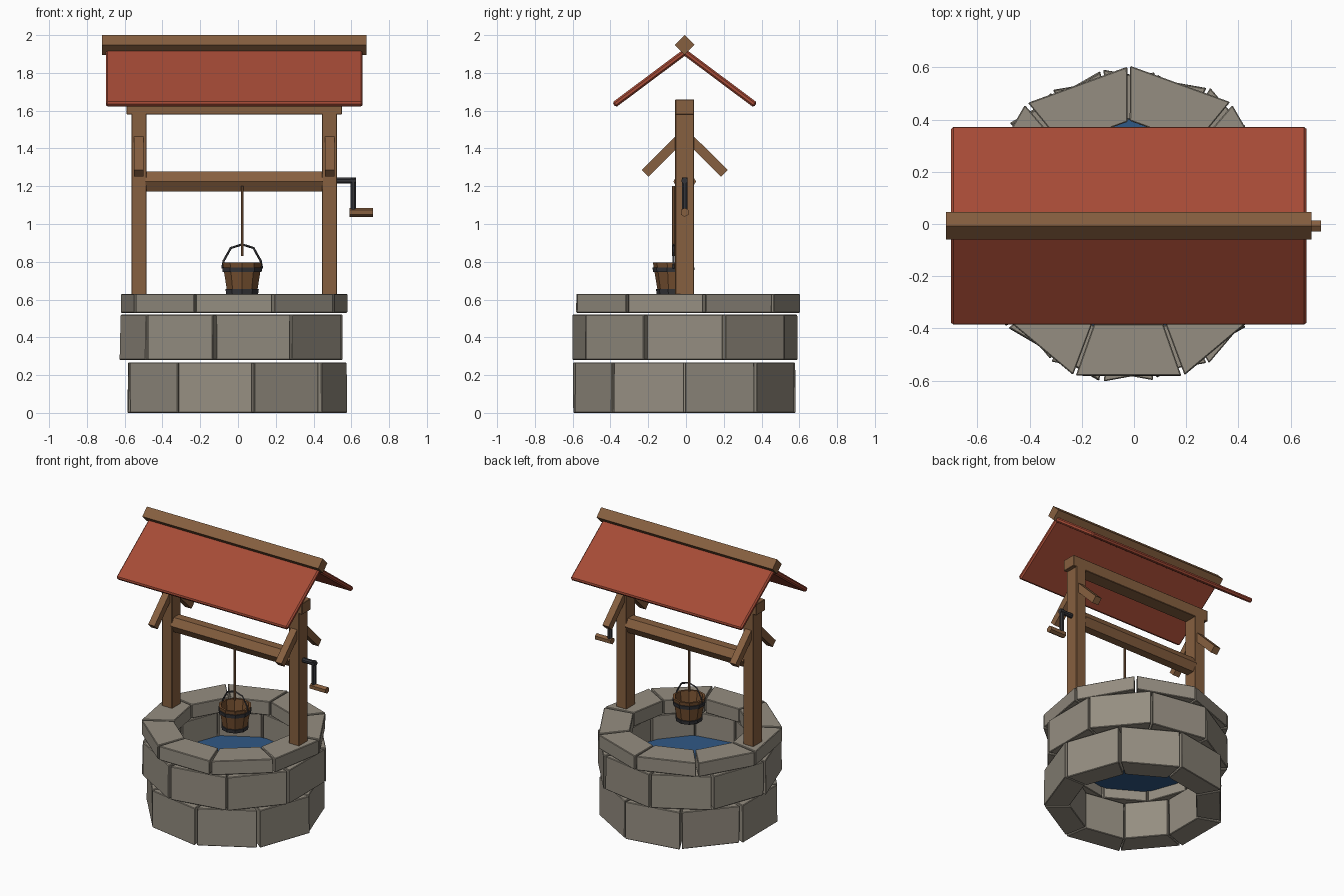
import bpy, bmesh, math, random
from mathutils import Vector, Matrix

if "Cube" in bpy.data.objects:
    bpy.data.objects.remove(bpy.data.objects["Cube"])

random.seed(4)
CX, CY = -0.02, -0.007   # centre axis of the well


def mat(name, rgb):
    m = bpy.data.materials.new(name)
    m.diffuse_color = (*rgb, 1)
    m.use_nodes = True
    m.node_tree.nodes["Principled BSDF"].inputs["Base Color"].default_value = m.diffuse_color
    return m


STONE = mat("stone", (0.30, 0.27, 0.22))
WOOD = mat("wood", (0.24, 0.115, 0.05))
BUCKET = mat("bucket_wood", (0.18, 0.08, 0.03))
ROOF = mat("roof_red", (0.38, 0.07, 0.037))
IRON = mat("iron", (0.035, 0.035, 0.04))
WATER = mat("water", (0.03, 0.10, 0.24))


def finish(name, bm, material, bevel=0):
    bmesh.ops.recalc_face_normals(bm, faces=bm.faces)
    me = bpy.data.meshes.new(name)
    bm.to_mesh(me)
    bm.free()
    ob = bpy.data.objects.new(name, me)
    bpy.context.collection.objects.link(ob)
    me.materials.append(material)
    if bevel:
        b = ob.modifiers.new("bevel", 'BEVEL')
        b.width, b.segments = bevel, 1
    return ob


def box(name, lo, hi, material, bevel=0.003):
    lo, hi = Vector(lo), Vector(hi)
    bm = bmesh.new()
    bmesh.ops.create_cube(bm, size=1)
    bmesh.ops.scale(bm, vec=hi - lo, verts=bm.verts)
    bmesh.ops.translate(bm, vec=(lo + hi) / 2, verts=bm.verts)
    return finish(name, bm, material, bevel)


def rod(name, a, b, r, sides, material, spin=0.0):
    a, b = Vector(a), Vector(b)
    bm = bmesh.new()
    bmesh.ops.create_cone(bm, cap_ends=True, segments=sides, radius1=r, radius2=r, depth=(b - a).length)
    q = (b - a).to_track_quat('Z', 'Y').to_matrix().to_4x4()
    bm.transform(Matrix.Translation((a + b) / 2) @ q @ Matrix.Rotation(spin, 4, 'Z'))
    return finish(name, bm, material)


def lathe(name, profile, sides, centre, material):
    # closed (radius, z) profile turned around a vertical axis
    bm = bmesh.new()
    rings = []
    for i in range(sides):
        t = math.tau * i / sides + math.pi / sides
        rings.append([bm.verts.new((centre[0] + r * math.cos(t), centre[1] + r * math.sin(t), z))
                      for r, z in profile])
    n = len(profile)
    for i in range(sides):
        p, q = rings[i], rings[(i + 1) % sides]
        for j in range(n):
            k = (j + 1) % n
            bm.faces.new((p[j], q[j], q[k], p[k]))
    return finish(name, bm, material)


def stone_course(name, z0, z1, r_in, r_out, start, jitter):
    # nine wedge stones with narrow joints
    bm = bmesh.new()
    for i in range(9):
        a = math.radians(start + 40 * i + 0.6)
        b = math.radians(start + 40 * i + 39.4)
        push = random.uniform(-jitter, jitter)
        turn = random.uniform(-jitter, jitter)
        rows = []
        for z in (z0, z1):
            lean = random.uniform(-jitter, jitter) * 0.5
            rows.append([bm.verts.new((CX + (r + push + lean) * math.cos(t + turn),
                                       CY + (r + push + lean) * math.sin(t + turn), z))
                         for r, t in ((r_in, a), (r_out, a), (r_out, b), (r_in, b))])
        lo, hi = rows
        bm.faces.new(lo)
        bm.faces.new(hi)
        for j in range(4):
            k = (j + 1) % 4
            bm.faces.new((lo[j], lo[k], hi[k], hi[j]))
    return finish(name, bm, STONE, 0.004)


# Stone wall and cap
stone_course("lower_stones", 0.0, 0.267, 0.425, 0.592, 0, 0.007)
stone_course("middle_stones", 0.28, 0.52, 0.425, 0.605, 20, 0.007)
stone_course("cap_stones", 0.53, 0.63, 0.40, 0.61, 10, 0.002)

# Water surface
bm = bmesh.new()
bmesh.ops.create_circle(bm, cap_ends=True, segments=24, radius=0.42)
bmesh.ops.translate(bm, vec=(CX, CY, 0.35), verts=bm.verts)
finish("water", bm, WATER)

# Posts and braces on both sides
for side, s in (("left", -1), ("right", 1)):
    x = CX + s * 0.505
    box(side + "_post", (x - 0.04, CY - 0.05, 0.62), (x + 0.04, CY + 0.05, 1.59), WOOD)
    for end, d in (("front", -1), ("back", 1)):
        rod(f"{side}_{end}_brace", (x, CY + d * 0.025, 1.452), (x, CY + d * 0.21, 1.268),
            0.025 * math.sqrt(2), 4, WOOD, math.pi / 4)

# Top beam
box("top_beam", (-0.59, CY - 0.05, 1.58), (0.55, CY + 0.05, 1.66), WOOD)

# Roof slabs and diamond ridge
slope = math.atan2(0.28, 0.375)
for end, d in (("front", -1), ("back", 1)):
    bm = bmesh.new()
    bmesh.ops.create_cube(bm, size=1)
    bmesh.ops.scale(bm, vec=(1.36, 0.475, 0.032), verts=bm.verts)
    bm.transform(Matrix.Translation((CX, CY + d * 0.184, 1.772)) @ Matrix.Rotation(-d * slope, 4, 'X'))
    finish(end + "_roof", bm, ROOF, 0.009)
rod("roof_ridge", (-0.72, CY, 1.948), (0.68, CY, 1.948), 0.052, 4, WOOD)

# Windlass drum, crank and grip
rod("windlass", (-0.49, CY, 1.225), (0.45, CY, 1.225), 0.06, 6, WOOD, math.pi / 2)
rod("crank_shaft", (0.50, CY, 1.23), (0.625, CY, 1.23), 0.017, 8, IRON, math.pi / 8)
rod("crank_arm", (0.61, CY, 1.245), (0.61, CY, 1.05), 0.016, 8, IRON, math.pi / 8)
rod("crank_grip", (0.59, CY, 1.062), (0.715, CY, 1.062), 0.024, 6, WOOD)

# Rope
BX, BY = 0.022, -0.066
rod("rope", (BX, BY, 0.83), (BX, BY, 1.20), 0.008, 6, WOOD)

# Bucket, hoops and bail
lathe("bucket", [(0.0005, 0.632), (0.082, 0.632), (0.109, 0.795), (0.094, 0.795), (0.072, 0.65), (0.0005, 0.65)],
      10, (BX, BY), BUCKET)
for name, z, r in (("upper_hoop", 0.745, 0.108), ("lower_hoop", 0.63, 0.089)):
    lathe(name, [(r - 0.015, z), (r, z), (r + 0.004, z + 0.026), (r - 0.011, z + 0.026)], 10, (BX, BY), IRON)
curve = bpy.data.curves.new("bucket_bail", 'CURVE')
curve.dimensions = '3D'
curve.bevel_depth, curve.bevel_resolution = 0.006, 0
curve.use_fill_caps = True
path = [(-0.105, 0.765), (-0.098, 0.805), (-0.06, 0.873), (0, 0.892), (0.06, 0.873), (0.098, 0.805), (0.105, 0.765)]
sp = curve.splines.new('POLY')
sp.points.add(len(path) - 1)
for p, (x, z) in zip(sp.points, path):
    p.co = (BX + x, BY, z, 1)
curve.materials.append(IRON)
bpy.context.collection.objects.link(bpy.data.objects.new("bucket_bail", curve))
